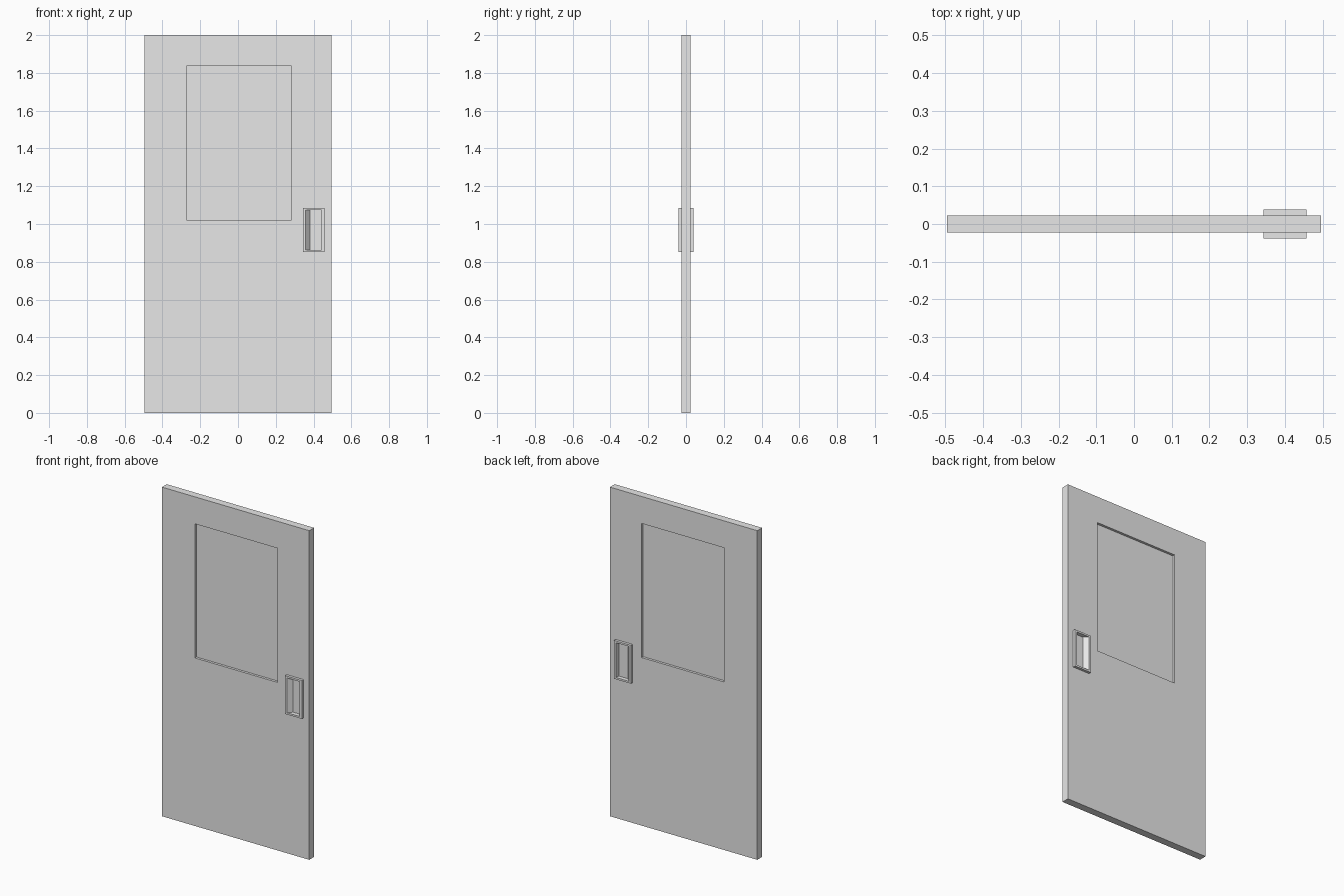
import bpy, bmesh

cube = bpy.data.objects.get("Cube")
if cube:
    bpy.data.objects.remove(cube, do_unlink=True)

grey = bpy.data.materials.new("light grey")
grey.use_nodes = True
grey.diffuse_color = (0.8, 0.8, 0.8, 1)
grey.node_tree.nodes["Principled BSDF"].inputs["Base Color"].default_value = grey.diffuse_color


def prism(name, outline, z0, z1):
    """Extrude an xy outline from z0 up to z1."""
    bm = bmesh.new()
    face = bm.faces.new([bm.verts.new((x, y, z0)) for x, y in outline])
    ext = bmesh.ops.extrude_face_region(bm, geom=[face])
    top = [v for v in ext["geom"] if isinstance(v, bmesh.types.BMVert)]
    bmesh.ops.translate(bm, verts=top, vec=(0, 0, z1 - z0))
    bmesh.ops.recalc_face_normals(bm, faces=bm.faces)
    mesh = bpy.data.meshes.new(name)
    bm.to_mesh(mesh)
    bm.free()
    mesh.materials.append(grey)
    obj = bpy.data.objects.new(name, mesh)
    bpy.context.scene.collection.objects.link(obj)
    return obj


def box(name, x0, x1, y0, y1, z0, z1):
    return prism(name, [(x0, y0), (x1, y0), (x1, y1), (x0, y1)], z0, z1)


def carve(target, cutter):
    """Subtract the cutter from the target and discard it."""
    cutter.hide_render = True
    mod = target.modifiers.new("carve", "BOOLEAN")
    mod.operation = "DIFFERENCE"
    mod.solver = "EXACT"
    mod.object = cutter
    bpy.context.view_layer.objects.active = target
    bpy.ops.object.modifier_apply(modifier=mod.name)
    bpy.data.objects.remove(cutter, do_unlink=True)


HALF_DOOR, HALF_HANDLE, OUTSIDE = 0.023, 0.039, 0.06

# Door slab, with an opening that holds the pull handle
door = box("door_slab", -0.495, 0.495, -HALF_DOOR, HALF_DOOR, 0, 2)
carve(door, box("handle_opening", 0.35, 0.45, -OUTSIDE, OUTSIDE, 0.857, 1.08))

# Pull handle block, standing proud of both faces
handle = box("pull_handle", 0.343, 0.457, -HALF_HANDLE, HALF_HANDLE, 0.852, 1.085)

for side in (-1, 1):
    # Shallow window panel recess
    near, far = sorted((side * 0.008, side * OUTSIDE))
    carve(door, box("window_recess", -0.273, 0.282, near, far, 1.021, 1.836))

    # Finger recess with one sloping wall
    outline = [(0.357, OUTSIDE), (0.357, HALF_HANDLE), (0.38, 0.014),
               (0.442, 0.014), (0.442, OUTSIDE)]
    carve(handle, prism("finger_recess", [(x, side * y) for x, y in outline], 0.863, 1.074))
